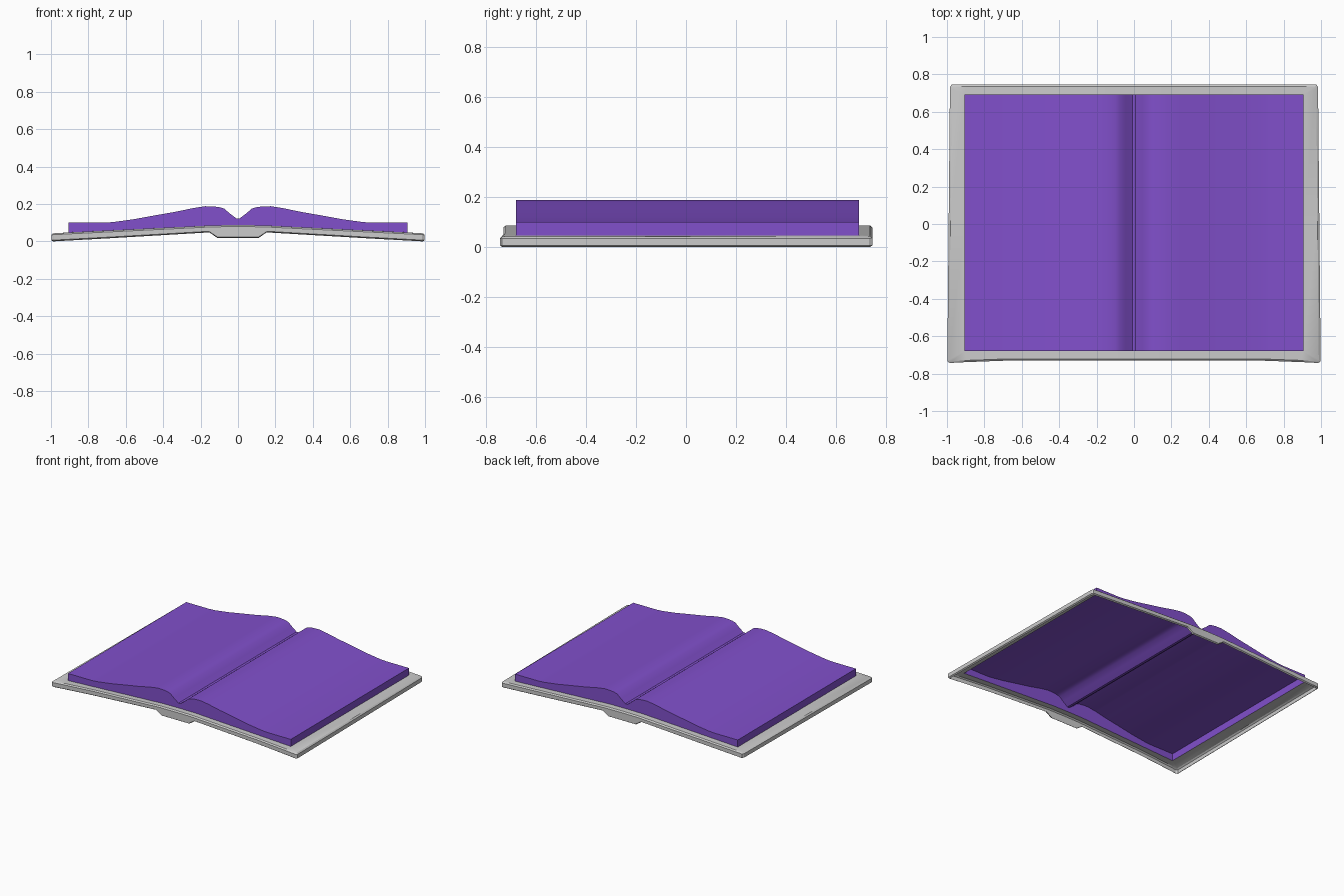
import bpy, bmesh

if "Cube" in bpy.data.objects:
    bpy.data.objects.remove(bpy.data.objects["Cube"])

PX, PY0, PY1 = 0.905, -0.68, 0.692   # page block footprint


def lerp(table, x):
    for (x0, z0), (x1, z1) in zip(table, table[1:]):
        if x <= x1:
            return z0 + (z1 - z0) * (x - x0) / (x1 - x0)
    return table[-1][1]


def top_z(x):      # upper surface of the cover
    return lerp([(0, .087), (.13, .086), (.905, .048), (1, .043)], abs(x))


def bottom_z(x):   # lower edge of the cover, with the spine hanging down
    return lerp([(0, .018), (.11, .018), (.155, .048), (.67, .018), (1, 0)], abs(x))


def finish(name, bm, colour=None):
    bmesh.ops.remove_doubles(bm, verts=bm.verts, dist=1e-5)
    bmesh.ops.recalc_face_normals(bm, faces=bm.faces)
    if sum(f.normal.z * f.calc_area() for f in bm.faces) < 0:
        bmesh.ops.reverse_faces(bm, faces=bm.faces)
    me = bpy.data.meshes.new(name)
    bm.to_mesh(me)
    bm.free()
    ob = bpy.data.objects.new(name, me)
    bpy.context.collection.objects.link(ob)
    if colour:
        mat = bpy.data.materials.new(name + "_colour")
        mat.diffuse_color = colour
        mat.use_nodes = True
        mat.node_tree.nodes["Principled BSDF"].inputs["Base Color"].default_value = mat.diffuse_color
        me.materials.append(mat)
    bpy.ops.object.select_all(action='DESELECT')
    ob.select_set(True)
    bpy.context.view_layer.objects.active = ob
    bpy.ops.object.shade_smooth_by_angle(angle=0.5)
    return ob


# cover: thin-walled frame, open beneath, slightly splayed at the front corners
half = [0, .11, .13, .155, .4, .67, .905]
stations = [-x for x in reversed(half[1:])] + half
front = [(x, -.73 - .012 * max(0, abs(x) - .67) / .32) for x in stations]
right = [(.985, -.743), (.998, -.735), (.991, 0), (.984, .732), (.975, .745)]
back = [(x, .745) for x in reversed(stations)]
left = [(-x, y) for x, y in reversed(right)]
outline = front + right + back + left

bm = bmesh.new()
rings = [[], [], [], [], []]
for x, y in outline:
    ix, iy = x * .99, y * .987
    cx = max(-PX, min(PX, x))
    cy = max(PY0, min(PY1, y))
    t, b = top_z(x), bottom_z(x)
    for ring, co in zip(rings, [(cx, cy, top_z(cx)), (ix, iy, t), (x, y, t - .008),
                                (x, y, b + .006), (ix, iy, b)]):
        ring.append(bm.verts.new(co))
n = len(outline)
for a, b in zip(rings, rings[1:]):
    for i in range(n):
        j = (i + 1) % n
        bm.faces.new((a[i], b[i], b[j], a[j]))
finish("cover", bm)

# pages: wavy upper sheet with side walls, open beneath
wave = [(.008, .122), (.045, .15), (.075, .176), (.1, .183), (.13, .187), (.175, .188),
        (.24, .178), (.33, .159), (.45, .138), (.56, .118), (.67, .103), (.72, .1), (PX, .1)]
profile = [(-x, z) for x, z in reversed(wave)] + wave
bm = bmesh.new()
cols = [[bm.verts.new(c) for c in ((x, PY0, top_z(x)), (x, PY0, z),
                                   (x, PY1, z), (x, PY1, top_z(x)))] for x, z in profile]
for a, b in zip(cols, cols[1:]):
    for k in range(3):
        bm.faces.new((a[k], b[k], b[k + 1], a[k + 1]))
bm.faces.new(cols[0])
bm.faces.new(reversed(cols[-1]))
finish("pages", bm, (.22, .08, .6, 1))
